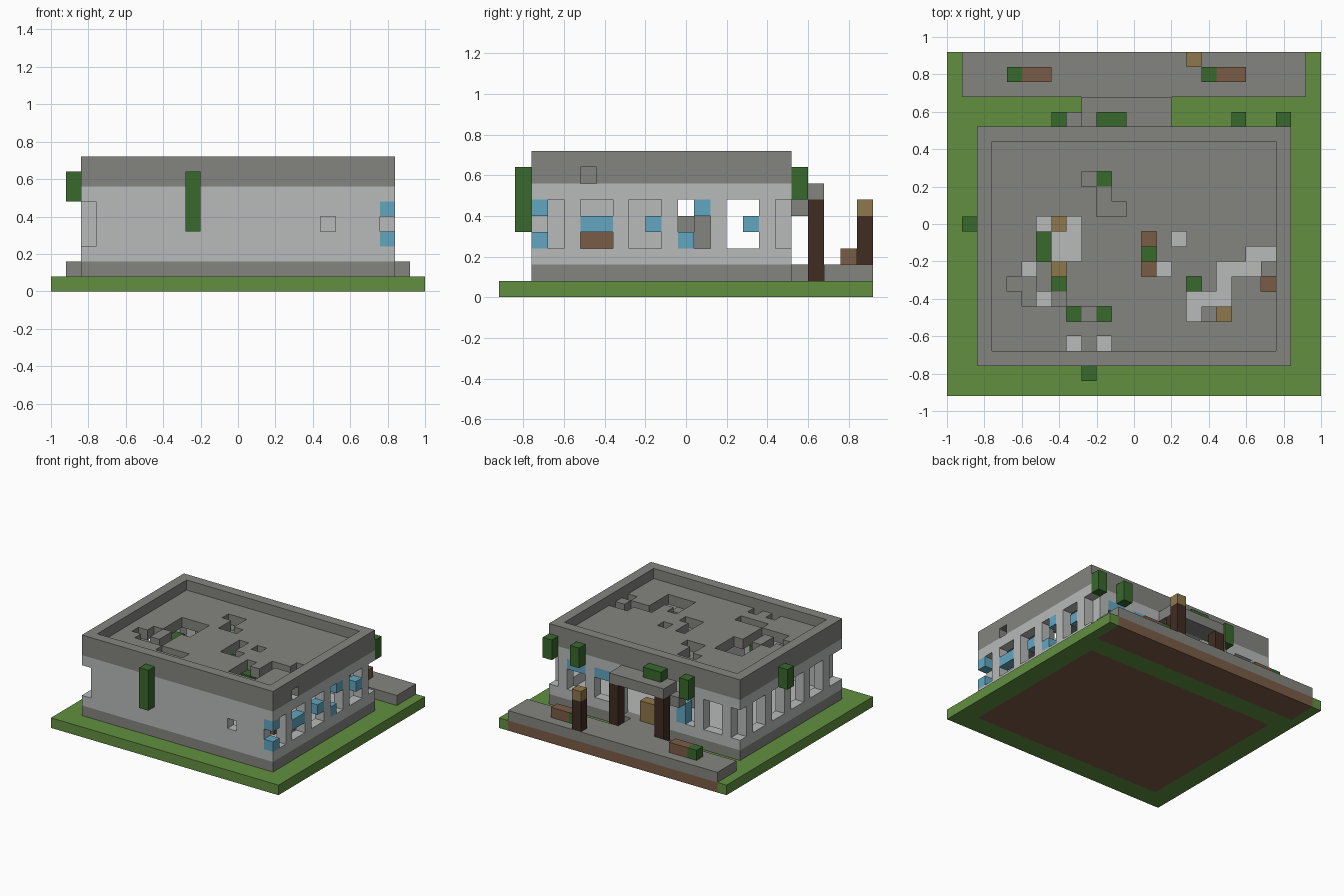
import bpy
import bmesh
from mathutils import Vector

cube = bpy.data.objects.get("Cube")
if cube:
    bpy.data.objects.remove(cube)

U = 0.08                               # block size
ORIGIN = Vector((-1.0, -0.92, 0.0))
cells = {}                             # grid position -> part name


def material(name, rgb):
    lin = [(c / 255 / 12.92) if c < 10 else ((c / 255 + 0.055) / 1.055) ** 2.4 for c in rgb]
    m = bpy.data.materials.new(name)
    m.use_nodes = True
    m.diffuse_color = (*lin, 1)
    m.node_tree.nodes["Principled BSDF"].inputs["Base Color"].default_value = (*lin, 1)
    return m


GRASS = material("grass green", (97, 143, 64))
DIRT = material("earth brown", (122, 92, 70))
STONE = material("dark grey stone", (132, 132, 128))
WALL = material("light grey plaster", (184, 186, 186))
LEAF = material("leaf green", (56, 104, 44))
GOLD = material("pale timber", (143, 119, 75))
TIMBER = material("dark timber", (64, 44, 34))
GLASS = material("blue glass", (98, 166, 192))

PARTS = {
    "lawn": GRASS, "foundation_earth": DIRT, "plaza": STONE, "entrance_path": STONE,
    "plinth": STONE, "floor": WALL, "walls": WALL, "partition": WALL,
    "roof": STONE, "rubble": STONE, "window_glass": GLASS, "vines": LEAF,
    "canopy": STONE, "canopy_posts": TIMBER, "lamp_post": TIMBER, "lamp": GOLD,
    "benches": DIRT, "bench_plants": LEAF, "furniture": DIRT, "crates": GOLD, "door": GOLD,
}


def span(v):
    return range(v[0], v[1] + 1) if isinstance(v, tuple) else (v,)


def fill(part, x, y, z):
    """Fill a block range with a part, or carve it when part is None."""
    for i in span(x):
        for j in span(y):
            for k in span(z):
                if part:
                    cells[i, j, k] = part
                else:
                    cells.pop((i, j, k), None)


# Ground
fill("lawn", (0, 24), (0, 22), 0)
fill("foundation_earth", (2, 22), (2, 17), 0)
fill("foundation_earth", (1, 23), (20, 22), 0)
fill("plaza", (1, 23), (20, 22), 1)
fill("entrance_path", (10, 13), (18, 19), 1)

# Building shell, hollowed out
fill("plinth", (2, 22), (2, 17), 1)
fill("floor", (3, 21), (3, 16), 1)
fill("walls", (2, 22), (2, 17), (2, 6))
fill(None, (3, 21), (3, 16), (2, 6))
fill("roof", (2, 22), (2, 17), (7, 8))
fill(None, (3, 21), (3, 16), 8)
fill("partition", 12, (3, 10), (2, 6))

# Window bays along both sides and the back, with a wide doorway
for side in (2, 22):
    for start in (2, 5, 8, 11, 14):
        fill(None, side, (start, start + 1), (3, 5))
    fill(None, side, 17, (3, 5))
for start in (4, 7, 16, 19):
    fill(None, (start, start + 1), 17, (3, 5))
fill(None, (10, 14), 17, (2, 5))
fill(None, 18, 2, 4)
fill(None, 22, 5, 7)

# Remaining glass
for j, k in ((2, 3), (2, 5), (5, 4), (6, 4), (9, 4), (11, 3), (12, 5), (15, 4)):
    fill("window_glass", 22, j, k)
fill("window_glass", (19, 20), 17, 5)
fill("window_glass", (16, 17), 17, 5)
fill("window_glass", 8, 17, (3, 4))

# Roof holes, row by row
HOLES = {14: (9, 10), 13: (10,), 12: (10, 11), 11: (6, 7, 8), 10: (6, 7, 8, 13, 15),
         9: (6, 7, 8, 13, 20, 21), 8: (5, 7, 13, 14, 18, 19, 20),
         7: (4, 5, 7, 16, 18, 21), 6: (5, 6, 7, 16, 17, 18),
         5: (8, 9, 10, 16, 17, 18), 3: (8, 10)}
for j, row in HOLES.items():
    for i in row:
        fill(None, i, j, 7)

# Slumped roof pieces and hanging plants in the holes
for i, j in ((9, 14), (10, 13), (10, 12), (11, 12), (4, 7), (5, 7), (5, 6),
             (7, 6), (9, 5), (17, 5)):
    fill("rubble", i, j, 6)
fill("rubble", (10, 11), 12, (2, 4))
fill("rubble", 10, 11, 4)
for i, j in ((10, 14), (6, 10), (6, 9), (7, 7), (8, 5), (10, 5), (13, 9), (16, 7)):
    fill("vines", i, j, 6)

# Furniture inside
for i, j in ((13, 10), (13, 8), (21, 7)):
    fill("furniture", i, j, 2)
fill("furniture", (19, 20), (5, 6), 3)
for i, j in ((7, 11), (7, 8), (18, 5)):
    fill("crates", i, j, 2)
fill("door", (11, 12), 17, (2, 3))

# Vines outside
fill("vines", 9, 1, (4, 7))
fill("vines", 1, 11, (6, 7))
for i in (7, 19, 22):
    fill("vines", i, 18, (6, 7))

# Entrance canopy
fill("canopy", (9, 14), (18, 19), 6)
fill("canopy", 8, 18, 5)
fill("vines", (10, 11), 18, 7)
for i in (9, 14):
    fill("canopy_posts", i, 19, (1, 5))

# Lamp and benches on the plaza
fill("lamp_post", 16, 22, (2, 4))
fill("lamp", 16, 22, 5)
for i in (4, 17):
    fill("bench_plants", i, 21, 2)
    fill("benches", (i + 1, i + 2), 21, 2)


def build(part, mat):
    """Make one mesh from the exposed faces of a part's blocks."""
    bm = bmesh.new()
    verts = {}

    def vert(p):
        key = tuple(p)
        if key not in verts:
            verts[key] = bm.verts.new(ORIGIN + Vector(key) * U)
        return verts[key]

    for cell, name in cells.items():
        if name != part:
            continue
        for axis in range(3):
            for sign in (0, 1):
                near = list(cell)
                near[axis] += 2 * sign - 1
                if tuple(near) in cells:
                    continue
                corners = []
                for a, b in ((0, 0), (1, 0), (1, 1), (0, 1)):
                    p = list(cell)
                    p[axis] += sign
                    p[(axis + 1) % 3] += a
                    p[(axis + 2) % 3] += b
                    corners.append(vert(p))
                bm.faces.new(corners if sign else corners[::-1])
    bmesh.ops.dissolve_limit(bm, angle_limit=0.01, verts=bm.verts[:], edges=bm.edges[:])
    mesh = bpy.data.meshes.new(part)
    bm.to_mesh(mesh)
    bm.free()
    mesh.materials.append(mat)
    bpy.context.collection.objects.link(bpy.data.objects.new(part, mesh))


for part, mat in PARTS.items():
    build(part, mat)
